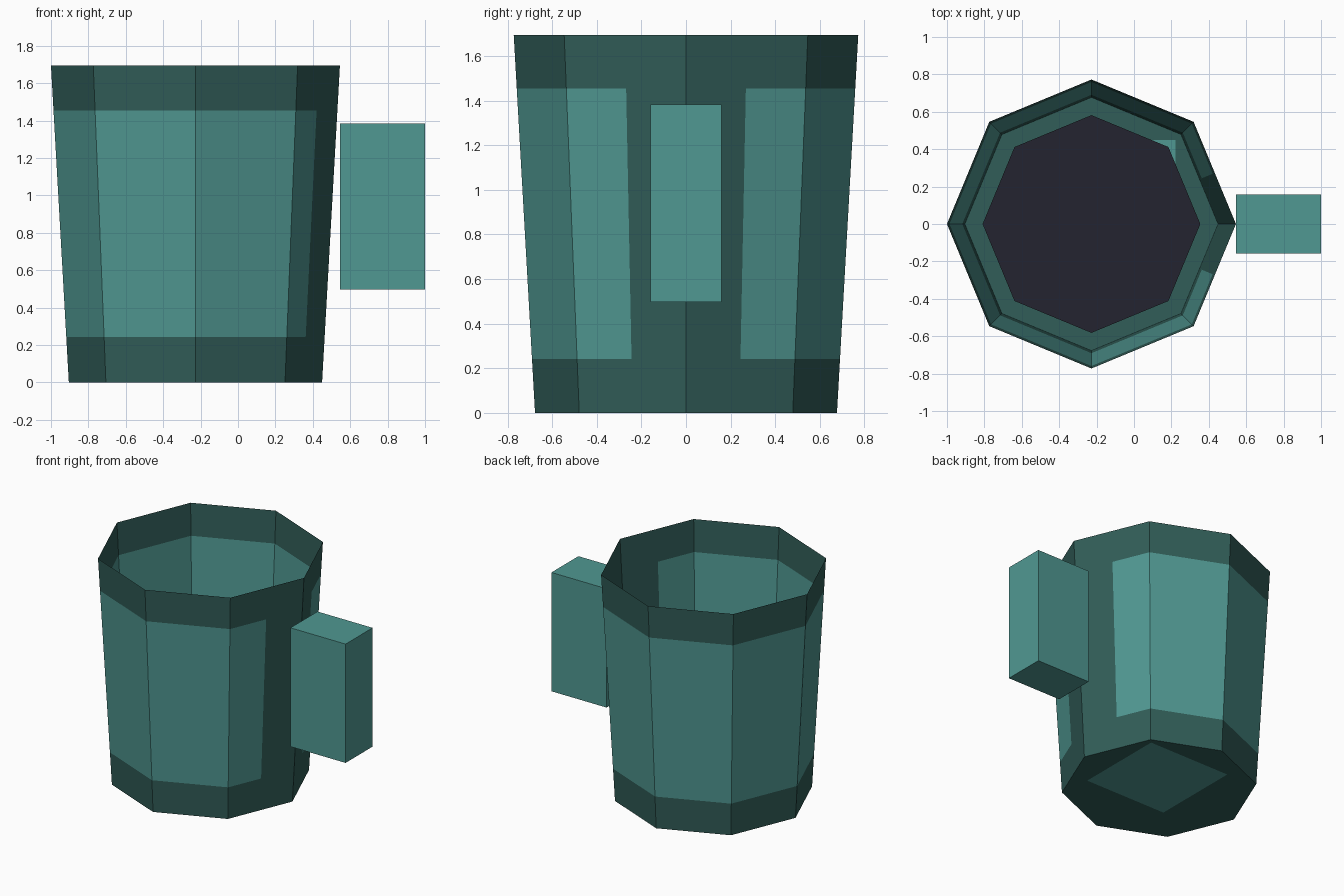
import bpy, bmesh, math
from mathutils import Vector

if "Cube" in bpy.data.objects:
    bpy.data.objects.remove(bpy.data.objects["Cube"])

CX = -0.2275                      # mug axis
H, R0, R1 = 1.695, 0.677, 0.7725  # height, base radius, rim radius


def material(name, rgb):
    lin = [((c / 255 + 0.055) / 1.055) ** 2.4 for c in rgb]
    m = bpy.data.materials.new(name)
    m.diffuse_color = (*lin, 1)
    m.use_nodes = True
    m.node_tree.nodes["Principled BSDF"].inputs["Base Color"].default_value = m.diffuse_color
    return m


light = material("light_teal", (80, 152, 146))
dark = material("dark_teal", (49, 93, 88))
drink = material("dark_drink", (36, 36, 48))


def finish(bm, name, mats, loc):
    me = bpy.data.meshes.new(name)
    bm.to_mesh(me)
    bm.free()
    for m in mats:
        me.materials.append(m)
    ob = bpy.data.objects.new(name, me)
    ob.location = loc
    bpy.context.collection.objects.link(ob)
    return ob


# Mug body: open thin tapered octagon, with extra columns halfway along
# the two faces beside the handle for the dark stripe
bm = bmesh.new()
angles = sorted([45 * i for i in range(8)] + [22.5, 337.5])
rings = []
for z in (0, 0.242, 1.455, H):
    r = R0 + (R1 - R0) * z / H
    ring = []
    for a in angles:
        k = 1 if a % 45 == 0 else math.cos(math.radians(22.5))
        t = math.radians(a)
        ring.append(bm.verts.new((r * k * math.cos(t), r * k * math.sin(t), z)))
    rings.append(ring)
n = len(angles)
for level, (lo, hi) in enumerate(zip(rings, rings[1:])):
    for i in range(n):
        j = (i + 1) % n
        f = bm.faces.new((lo[i], lo[j], hi[j], hi[i]))
        stripe = i in (0, n - 1)
        f.material_index = 0 if level == 1 and not stripe else 1

# Underside with an off-centre light square
base = [bm.faces.new(list(reversed(rings[0])))]
bm.normal_update()
S0, S1 = -0.24, 0.45
for axis in (Vector((1, 0, 0)), Vector((0, 1, 0))):
    for d in (S0, S1):
        fs = [f for f in bm.faces if f.normal.z < -0.9]
        geom = list({g for f in fs for g in (*f.verts, *f.edges)}) + fs
        bmesh.ops.bisect_plane(bm, geom=geom, plane_co=axis * d, plane_no=axis)
        bm.normal_update()
for f in bm.faces:
    if f.normal.z < -0.9:
        c = f.calc_center_median()
        inside = S0 < c.x < S1 and S0 < c.y < S1
        f.material_index = 0 if inside else 1
finish(bm, "mug_body", (light, dark), (CX, 0, 0))

# Drink surface low inside the mug
bm = bmesh.new()
bmesh.ops.create_circle(bm, cap_ends=True, segments=8, radius=0.582)
for f in bm.faces:
    if f.normal.z < 0:
        f.normal_flip()
finish(bm, "drink", (drink,), (CX, 0, 0.12))

# Handle block
bm = bmesh.new()
bmesh.ops.create_cube(bm, size=1)
bmesh.ops.scale(bm, vec=(0.455, 0.318, 0.887), verts=bm.verts)
finish(bm, "handle", (light,), (0.7725, 0, 0.94))
